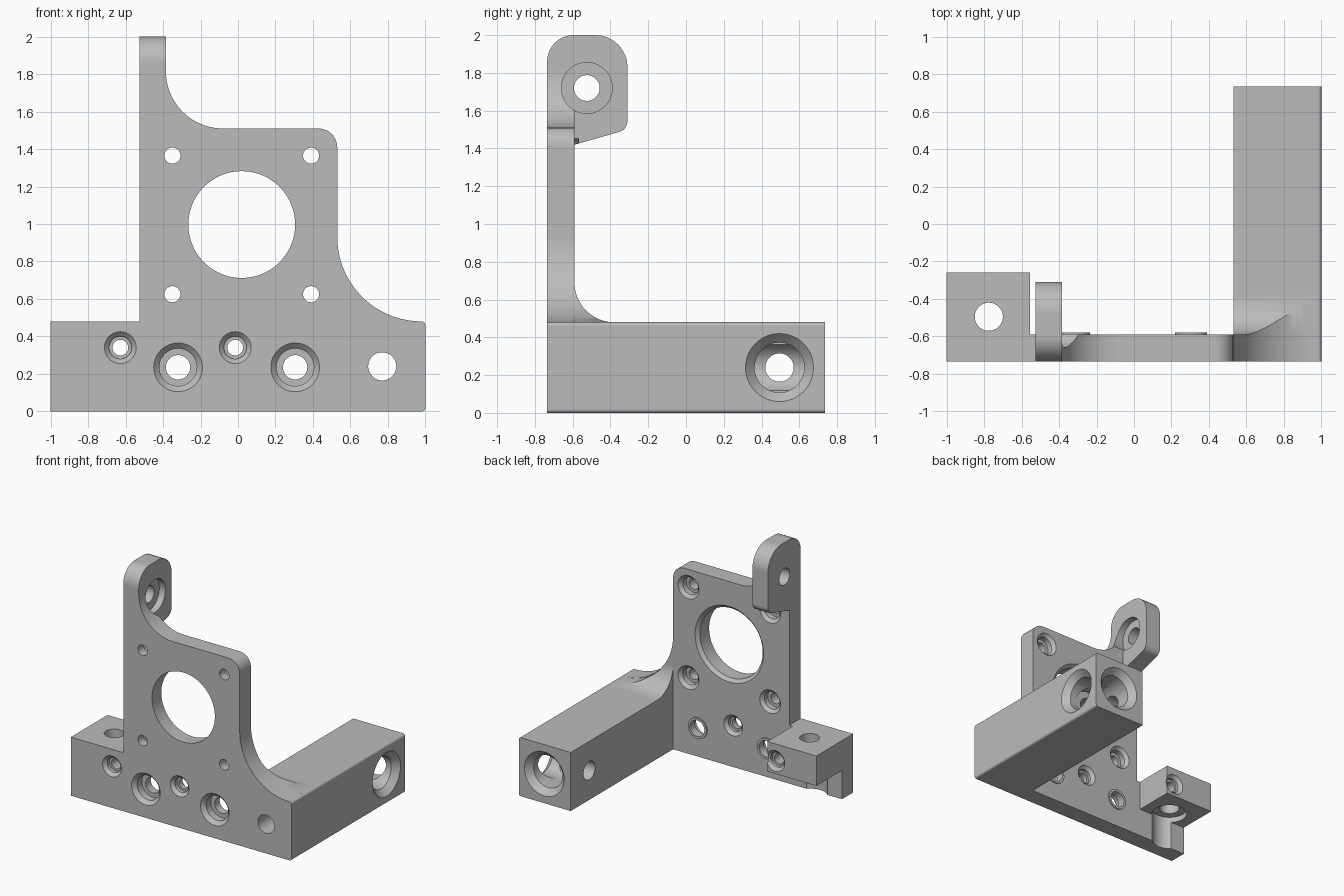
import bpy, bmesh
from math import atan2, cos, sin, pi, tan
from mathutils import Vector

if "Cube" in bpy.data.objects:
    bpy.data.objects.remove(bpy.data.objects["Cube"], do_unlink=True)

grey = bpy.data.materials.new("machined_grey")
grey.use_nodes = True
grey.diffuse_color = (0.5, 0.5, 0.5, 1)
grey.node_tree.nodes["Principled BSDF"].inputs["Base Color"].default_value = grey.diffuse_color

FRONT, BACK, PLATE_BACK = -0.735, 0.735, -0.59


def place(axis, u, v, d):
    """Point at depth d along an axis, with u and v across it."""
    return {"X": (d, u, v), "Y": (u, d, v), "Z": (u, v, d)}[axis]


def finish(name, bm):
    bmesh.ops.recalc_face_normals(bm, faces=bm.faces)
    mesh = bpy.data.meshes.new(name)
    bm.to_mesh(mesh)
    bm.free()
    mesh.materials.append(grey)
    obj = bpy.data.objects.new(name, mesh)
    bpy.context.collection.objects.link(obj)
    return obj


def rounded(corners):
    """Outline from (u, v) or (u, v, radius) corners, convex or concave."""
    out = []
    for i, c in enumerate(corners):
        p = Vector(c[:2])
        if len(c) == 2:
            out.append(p)
            continue
        a = (Vector(corners[i - 1][:2]) - p).normalized()
        b = (Vector(corners[(i + 1) % len(corners)][:2]) - p).normalized()
        half, r = a.angle(b) / 2, c[2]
        mid = p + (a + b).normalized() * r / sin(half)
        s, e = p + a * r / tan(half) - mid, p + b * r / tan(half) - mid
        start = atan2(s.y, s.x)
        turn = (atan2(e.y, e.x) - start + pi) % (2 * pi) - pi
        steps = 20 if r > 0.1 else 8
        for k in range(steps + 1):
            t = start + turn * k / steps
            out.append(mid + Vector((cos(t), sin(t))) * r)
    return out


def prism(name, axis, corners, d0, d1):
    bm = bmesh.new()
    pts = rounded(corners)
    lo, hi = ([bm.verts.new(place(axis, p.x, p.y, d)) for p in pts] for d in (d0, d1))
    bm.faces.new(lo)
    bm.faces.new(hi)
    for i in range(len(pts)):
        bm.faces.new((lo[i - 1], lo[i], hi[i], hi[i - 1]))
    return finish(name, bm)


def turned(name, axis, u, v, steps, seg=48):
    """Solid of revolution from (depth, radius) steps."""
    bm = bmesh.new()
    rings = [[bm.verts.new(place(axis, u + r * cos(2 * pi * k / seg), v + r * sin(2 * pi * k / seg), d))
              for k in range(seg)] for d, r in steps]
    bm.faces.new(rings[0])
    bm.faces.new(rings[-1])
    for a, b in zip(rings, rings[1:]):
        for k in range(seg):
            bm.faces.new((a[k - 1], a[k], b[k], b[k - 1]))
    return finish(name, bm)


def combine(target, other, operation):
    mod = target.modifiers.new("combine", "BOOLEAN")
    mod.operation, mod.solver, mod.object = operation, "EXACT", other
    bpy.context.view_layer.objects.active = target
    bpy.ops.object.modifier_apply(modifier=mod.name)
    bpy.data.objects.remove(other, do_unlink=True)


# Upright plate with its two sweeping concave corners
body = prism("bracket_body", "Y", [
    (-1, 0), (1, 0, 0.019), (1, 0.48, 0.019), (0.53, 0.48, 0.45), (0.53, 1.51, 0.1),
    (-0.385, 1.51, 0.305), (-0.385, 1.83), (-0.525, 1.83), (-0.525, 0.48), (-1, 0.48)],
    FRONT, PLATE_BACK)

# Long side arm
arm = prism("side_arm", "Y", [(0.53, 0), (1, 0, 0.019), (1, 0.48, 0.019), (0.53, 0.48)], FRONT, BACK)

# Gusset blending the arm into the plate
gusset = prism("gusset", "Y", [(0.45, 0.3), (0.975, 0.3), (0.975, 0.4802), (0.53, 0.48, 0.44),
                               (0.53, 1), (0.45, 1)], -0.72, -0.2)
blend = prism("gusset_blend", "X", [(-0.7, 0.3), (-0.3, 0.3), (-0.3, 0.48), (PLATE_BACK, 0.48, 0.21),
                                    (PLATE_BACK, 0.7), (-0.7, 0.7)], 0.53, 0.99)
combine(gusset, blend, "INTERSECT")

# Raised ear and low clamp block
ear = prism("raised_ear", "X", [
    (FRONT, 1.45), (PLATE_BACK, 1.42), (-0.31, 1.5, 0.06), (-0.31, 2, 0.17), (FRONT, 2, 0.14)],
    -0.525, -0.385)
block = prism("clamp_block", "Z", [(-1, FRONT), (-0.555, FRONT), (-0.555, -0.26), (-1, -0.26)], 0.235, 0.48)
for part in (arm, gusset, ear, block):
    combine(body, part, "UNION")

# Raised rings behind the two large screw holes
for x in (-0.32, 0.305):
    combine(body, turned("ring", "Y", x, 0.235, [(-0.65, 0.085), (-0.58, 0.085)]), "UNION")

F, B = FRONT, PLATE_BACK
cutters = [
    # Central opening with a chamfered rear lip
    turned("opening", "Y", 0.02, 0.997, [(F - 0.1, 0.285), (B - 0.025, 0.285), (B, 0.31), (B + 0.02, 0.31)], 96),
    # Lengthwise arm bore and cross bore
    turned("arm_bore", "Y", 0.77, 0.24, [(F - 0.1, 0.075), (0.36, 0.075), (0.36, 0.132),
                                         (BACK - 0.05, 0.132), (BACK, 0.18), (BACK + 0.1, 0.18)]),
    turned("cross_bore", "X", 0.495, 0.24, [(0.4, 0.075), (0.72, 0.075), (0.72, 0.132),
                                            (0.95, 0.132), (1, 0.18), (1.1, 0.18)]),
    # Ear hole with a shallow seat
    turned("ear_hole", "X", -0.525, 1.72, [(-0.6, 0.068), (-0.44, 0.068), (-0.44, 0.135), (-0.2, 0.135)]),
    # Vertical hole in the block with a seat below
    turned("block_hole", "Z", -0.775, -0.495, [(-0.1, 0.135), (0.28, 0.135), (0.28, 0.075), (0.6, 0.075)]),
]
# Four mounting holes, seated at the rear
for x in (-0.35, 0.39):
    for z in (0.625, 1.365):
        cutters.append(turned("mount_hole", "Y", x, z, [
            (F - 0.1, 0.043), (B - 0.07, 0.043), (B - 0.07, 0.07), (B - 0.025, 0.07), (B, 0.095), (B + 0.02, 0.095)]))
# Small screw holes, seated on both sides
for x, rear in ((-0.628, -0.26), (-0.015, B)):
    cutters.append(turned("small_hole", "Y", x, 0.34, [
        (F - 0.1, 0.085), (F, 0.085), (F + 0.025, 0.06), (F + 0.055, 0.06), (F + 0.055, 0.042),
        (rear - 0.05, 0.042), (rear - 0.05, 0.06), (rear - 0.025, 0.06), (rear, 0.085), (rear + 0.1, 0.085)]))
# Large screw holes, seated at the front
for x in (-0.32, 0.305):
    cutters.append(turned("large_hole", "Y", x, 0.235, [
        (F - 0.1, 0.13), (F, 0.13), (F + 0.03, 0.1), (F + 0.09, 0.1), (F + 0.09, 0.065), (B + 0.1, 0.065)]))
for cutter in cutters:
    combine(body, cutter, "DIFFERENCE")

# Smooth curves, crisp edges
bpy.ops.object.select_all(action="DESELECT")
body.select_set(True)
bpy.context.view_layer.objects.active = body
bpy.ops.object.shade_smooth_by_angle()
weighted = body.modifiers.new("even_shading", "WEIGHTED_NORMAL")
weighted.keep_sharp = True
weighted.weight = 100
